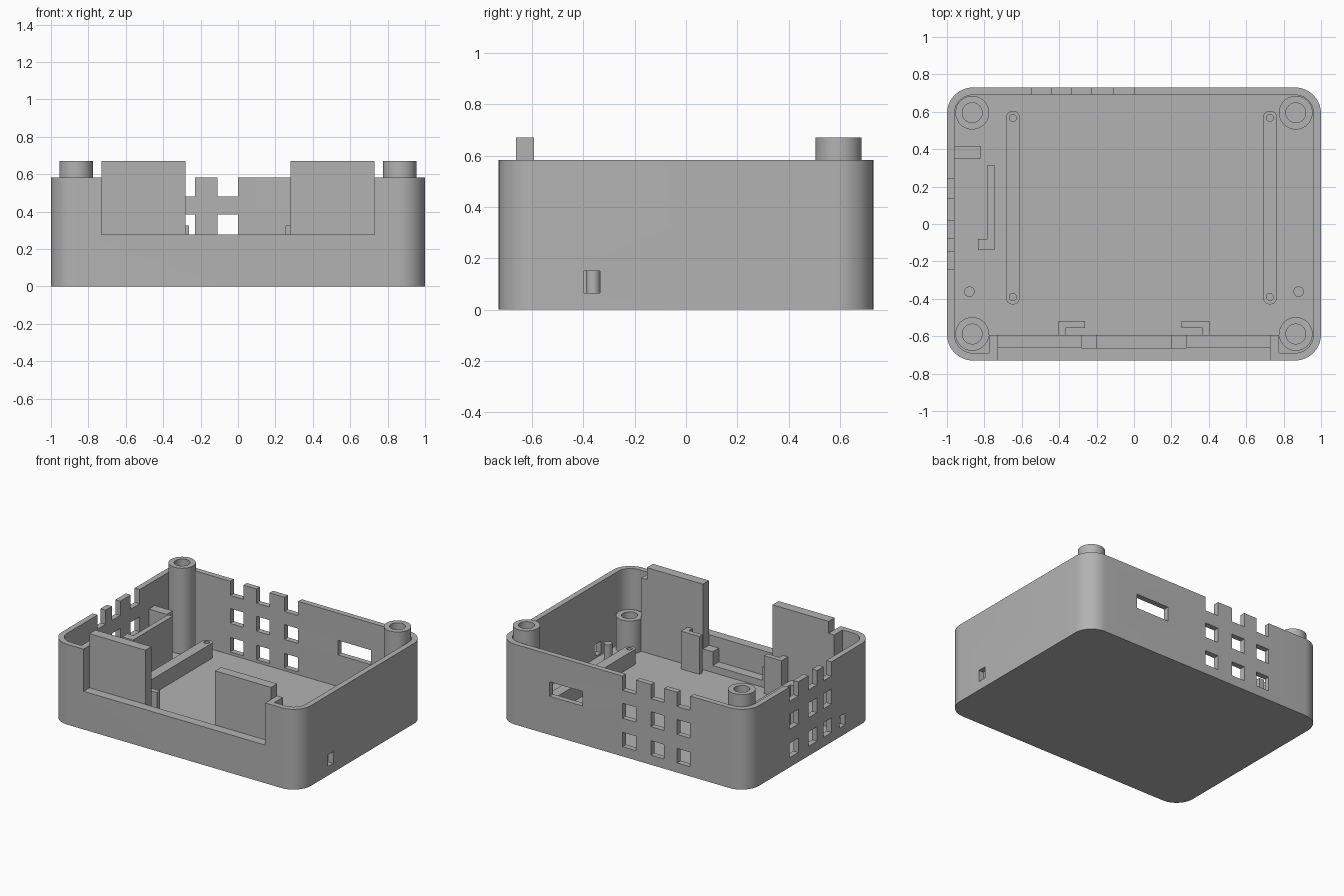
import bpy, bmesh, math

if "Cube" in bpy.data.objects:
    bpy.data.objects.remove(bpy.data.objects["Cube"], do_unlink=True)

grey = bpy.data.materials.new("plain grey")
grey.use_nodes = True
GREY = (0.45, 0.45, 0.45, 1)
grey.diffuse_color = GREY
grey.node_tree.nodes["Principled BSDF"].inputs["Base Color"].default_value = GREY


def arc(cx, cy, r, start, end, steps):
    angles = [math.radians(start + (end - start) * i / steps) for i in range(steps + 1)]
    return [(cx + r * math.cos(a), cy + r * math.sin(a)) for a in angles]


def rounded(x0, x1, y0, y1, r, steps=12):
    corners = [(x1 - r, y1 - r), (x0 + r, y1 - r), (x0 + r, y0 + r), (x1 - r, y0 + r)]
    return [p for i, (cx, cy) in enumerate(corners)
            for p in arc(cx, cy, r, 90 * i, 90 * i + 90, steps)]


def rect(x0, x1, y0, y1):
    return [(x0, y0), (x1, y0), (x1, y1), (x0, y1)]


def circle(x, y, r, steps=40):
    return arc(x, y, r, 0, 360, steps)[:-1]


def prism(name, *pieces):
    """Extrude each (outline, bottom, top) upwards into one object."""
    bm = bmesh.new()
    for outline, z0, z1 in pieces:
        low = [bm.verts.new((x, y, z0)) for x, y in outline]
        bm.verts.ensure_lookup_table()
        base = bm.faces.new(low)
        up = bmesh.ops.extrude_face_region(bm, geom=[base])["geom"]
        bmesh.ops.translate(bm, vec=(0, 0, z1 - z0),
                            verts=[v for v in up if isinstance(v, bmesh.types.BMVert)])
    bmesh.ops.remove_doubles(bm, verts=bm.verts, dist=1e-5)
    bmesh.ops.recalc_face_normals(bm, faces=bm.faces)
    mesh = bpy.data.meshes.new(name)
    bm.to_mesh(mesh)
    bm.free()
    mesh.materials.append(grey)
    ob = bpy.data.objects.new(name, mesh)
    bpy.context.collection.objects.link(ob)
    return ob


def combine(target, tool, operation="DIFFERENCE"):
    mod = target.modifiers.new("combine", "BOOLEAN")
    mod.object, mod.operation, mod.solver = tool, operation, "EXACT"
    bpy.context.view_layer.objects.active = target
    bpy.ops.object.modifier_apply(modifier=mod.name)
    bpy.data.objects.remove(tool, do_unlink=True)


FLOOR, RIM, TOP, SILL = 0.05, 0.583, 0.67, 0.277

# Case: rounded tray with a thick front ledge
case = prism("case", (rounded(-1, 1, -0.73, 0.73, 0.14), 0, RIM))
combine(case, prism("cavity", (rounded(-0.96, 0.96, -0.69, 0.69, 0.1), FLOOR, 1)))
combine(case, prism("ledge", (rect(-0.775, 0.775, -0.71, -0.593), 0.02, RIM)), "UNION")

# Front recess and the stepped gap behind the sill
combine(case, prism("recess", (rect(-0.73, 0.73, -1, -0.663), SILL, 1)))
combine(case, prism("gap", (rect(-0.28, 0.28, -0.663, -0.5), 0.2, 1)))
combine(case, prism("low_gap", (rect(-0.2, 0.2, -0.663, -0.5), 0.1, 1)))

# Vent grids: two rows of windows and a row of open notches
rows = [(0.07, 0.175), (SILL, 0.385), (0.48, 1)]
back_columns = [(-0.545, -0.44), (-0.335, -0.23), (-0.11, 0)]
side_columns = [(0.14, 0.243), (-0.075, 0.02), (-0.24, -0.15)]
vents = [(rect(a, b, 0.65, 0.8), *row) for a, b in back_columns for row in rows]
vents += [(rect(-1.1, -0.93, a, b), *row) for a, b in side_columns for row in rows]
vents.append((rect(0.32, 0.585, 0.65, 0.8), 0.28, 0.385))
vents += [(rect(*sorted((s * 0.93, s * 1.1)), -0.397, -0.335), 0.065, 0.15) for s in (-1, 1)]
combine(case, prism("vents", *vents))

for side, s in (("left", 1), ("right", -1)):
    # Tall front plates
    prism(f"{side}_front_plate",
          (rect(*sorted((s * 0.28, s * 0.73)), -0.663, -0.593), 0.19, TOP))
    # Screw posts
    for end, y, top in (("back", 0.595, TOP), ("front", -0.588, 0.29)):
        post = prism(f"{side}_{end}_post", (circle(s * 0.865, y, 0.09), 0.03, top))
        combine(post, prism("bore", (circle(s * 0.865, y, 0.053), FLOOR, 1)))
    # Small pegs by the side holes
    prism(f"{side}_peg", (circle(s * 0.88, -0.362, 0.028, 24), 0.03, 0.17))
    # Board rails with pin holes
    x = 0.727 if s > 0 else -0.648
    rail = prism(f"{side}_rail",
                 (rounded(x - 0.037, x + 0.037, -0.43, 0.605, 0.036, 8), 0.03, 0.16))
    combine(rail, prism("pin_holes", *[(circle(x, y, 0.019, 20), 0.08, 1)
                                       for y in (-0.39, 0.567)]))

# Hooked clips behind the front plates
for side, x0, x1, foot in (("left", 0.255, 0.403, 0.365), ("right", -0.403, -0.263, -0.403)):
    prism(f"{side}_clip", (rect(x0, x1, -0.555, -0.518), 0.03, 0.325),
          (rect(foot, foot + 0.038, -0.6, -0.555), 0.03, 0.325))

# Side wall bracket and stop
prism("side_bracket", ([(-0.833, -0.14), (-0.745, -0.14), (-0.745, 0.315), (-0.783, 0.315),
                        (-0.783, -0.08), (-0.833, -0.08)], 0.03, 0.42))
prism("side_stop", (rect(-0.97, -0.817, 0.35, 0.418), 0.03, 0.4))

bpy.ops.object.select_all(action="DESELECT")
for ob in bpy.context.collection.objects:
    if ob.type == "MESH":
        ob.select_set(True)
        bpy.context.view_layer.objects.active = ob
bpy.ops.object.shade_smooth_by_angle(angle=math.radians(30))
